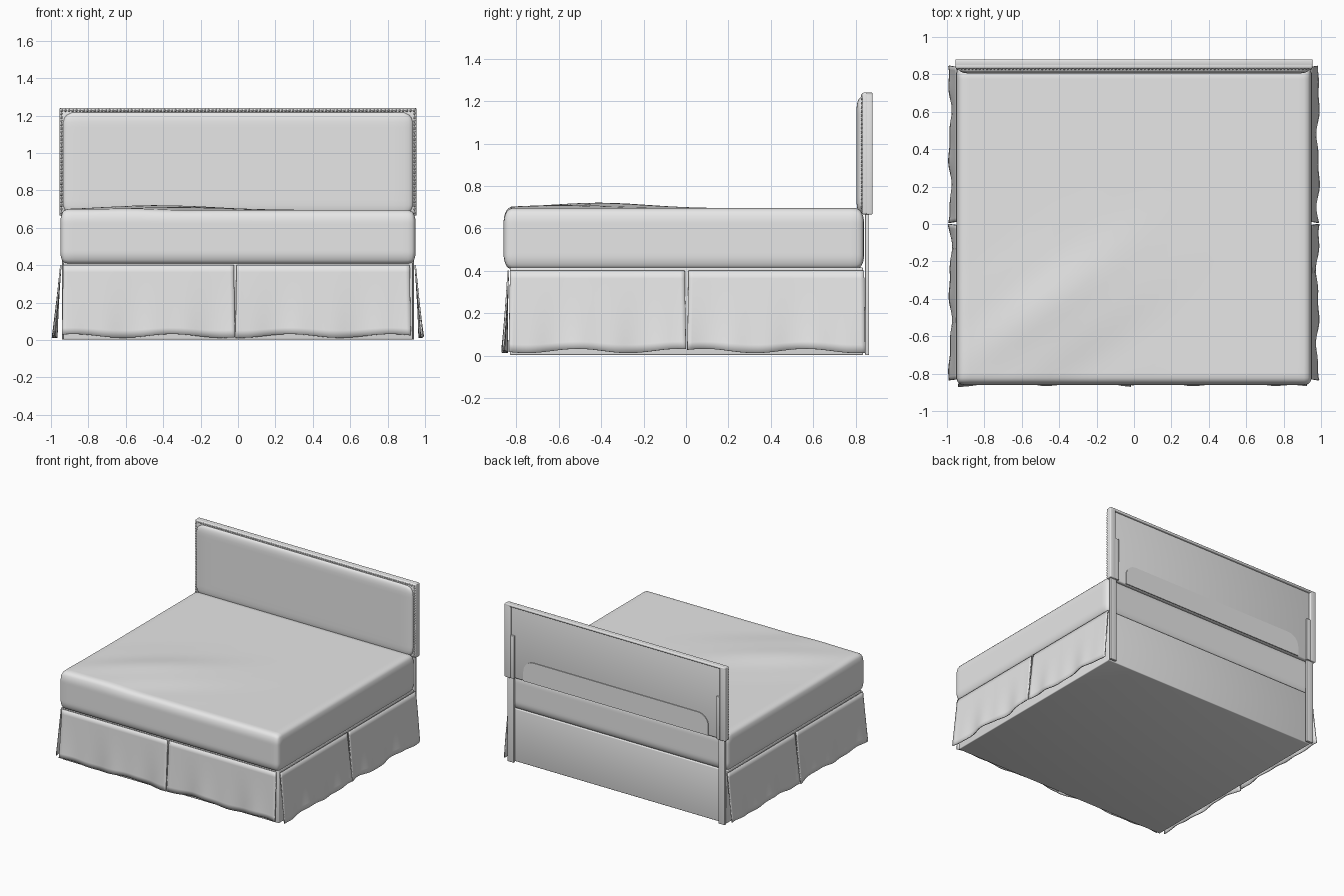
import bpy, bmesh, math
from mathutils import Vector

if "Cube" in bpy.data.objects:
    bpy.data.objects.remove(bpy.data.objects["Cube"])

fabric = bpy.data.materials.new("grey fabric")
fabric.diffuse_color = (0.8, 0.8, 0.8, 1)
fabric.use_nodes = True
fabric.node_tree.nodes["Principled BSDF"].inputs["Base Color"].default_value = fabric.diffuse_color


def finish(name, bm, angle=35):
    """Turn a bmesh into a shaded object."""
    bmesh.ops.recalc_face_normals(bm, faces=bm.faces)
    me = bpy.data.meshes.new(name)
    bm.to_mesh(me)
    bm.free()
    me.materials.append(fabric)
    ob = bpy.data.objects.new(name, me)
    bpy.context.collection.objects.link(ob)
    bpy.ops.object.select_all(action='DESELECT')
    ob.select_set(True)
    bpy.context.view_layer.objects.active = ob
    bpy.ops.object.shade_smooth_by_angle(angle=math.radians(angle))
    return ob


def box(name, lo, hi, bevel=0.0):
    lo, hi = Vector(lo), Vector(hi)
    bm = bmesh.new()
    bmesh.ops.create_cube(bm, size=1)
    for v in bm.verts:
        v.co = (lo + hi) / 2 + v.co * (hi - lo)
    if bevel:
        bmesh.ops.bevel(bm, geom=bm.edges[:], offset=bevel, segments=3,
                        profile=0.5, affect='EDGES')
    return finish(name, bm)


def cushion(name, lo, hi, r, cuts=23, deform=None):
    """Soft box: dense cube, points gathered at the rims, edges rounded."""
    lo, hi = Vector(lo), Vector(hi)
    mid, half = (lo + hi) / 2, (hi - lo) / 2
    bm = bmesh.new()
    bmesh.ops.create_cube(bm, size=2)
    bmesh.ops.subdivide_edges(bm, edges=bm.edges[:], cuts=cuts, use_grid_fill=True)
    for v in bm.verts:
        p = Vector([half[i] * math.sin(v.co[i] * math.pi / 2) for i in range(3)])
        core = Vector([max(-half[i] + r[i], min(half[i] - r[i], p[i])) for i in range(3)])
        d = Vector([(p[i] - core[i]) / r[i] for i in range(3)])
        if d.length > 0:
            d.normalize()
        v.co = mid + core + Vector([d[i] * r[i] for i in range(3)])
        if deform:
            deform(v.co)
    return finish(name, bm, 60)


# Mattress with soft diagonal creases on the top
def crease(p):
    if p.z > 0.6:
        along = (p.x + 0.40) * 0.8 + (p.y + 0.45) * 0.6
        across = -(p.x + 0.40) * 0.6 + (p.y + 0.45) * 0.8
        k = min(1, (p.z - 0.6) / 0.08)
        p.z += k * 0.024 * math.exp(-(along / 0.5) ** 2 - (across / 0.22) ** 2)
        p.z += k * 0.004 * math.sin(across * 22) * math.exp(-(along / 0.5) ** 2 - (across / 0.35) ** 2)


cushion("mattress", (-0.95, -0.86, 0.405), (0.95, 0.84, 0.695), (0.035, 0.04, 0.07), 31, crease)

# Box base
box("base", (-0.935, -0.83, 0.003), (0.935, 0.835, 0.415), 0.006)


# Fabric skirt panels, flaring and rippling towards the hem
def skirt(name, a, b, out, flare, phase):
    a, b, out = Vector(a), Vector(b), Vector(out)
    nu, nv = 40, 10
    bm = bmesh.new()
    rows = []
    for j in range(nv + 1):
        t = j / nv
        row = []
        for i in range(nu + 1):
            u = i / nu
            ripple = (math.sin(u * 13 + phase) + 0.6 * math.sin(u * 27 + 2 * phase)) * 0.007
            curl = 0.006 * abs(2 * u - 1) ** 12
            lift = 0.010 * (1 + math.sin(u * 11 + phase * 1.7)) * t ** 3
            p = a.lerp(b, u) + out * (flare * t + ripple * t * t + curl * t)
            p += (b - a).normalized() * (2 * u - 1) * 0.006 * t
            p.z = 0.402 - 0.39 * t + lift
            row.append(bm.verts.new(p))
        rows.append(row)
    for j in range(nv):
        for i in range(nu):
            bm.faces.new((rows[j][i], rows[j][i + 1], rows[j + 1][i + 1], rows[j + 1][i]))
    ob = finish(name, bm, 50)
    mod = ob.modifiers.new("cloth thickness", 'SOLIDIFY')
    mod.thickness = 0.008
    mod.offset = 0


skirt("front_skirt_left", (-0.935, -0.838, 0), (-0.022, -0.838, 0), (0, -1, 0), 0.016, 0.5)
skirt("front_skirt_right", (-0.008, -0.838, 0), (0.918, -0.838, 0), (0, -1, 0), 0.016, 2.6)
for side, s in (("left", -1), ("right", 1)):
    skirt("side_skirt_front_" + side, (s * 0.947, -0.83, 0), (s * 0.947, -0.006, 0),
          (s, 0, 0), 0.032, 1.1 + s)
    skirt("side_skirt_back_" + side, (s * 0.947, 0.012, 0), (s * 0.947, 0.84, 0),
          (s, 0, 0), 0.034, 3.0 + s)

# Headboard: panel, padded front, open-backed frame
box("headboard_panel", (-0.955, 0.83, 0.665), (0.955, 0.862, 1.24), 0.01)
cushion("headboard_padding", (-0.935, 0.804, 0.668), (0.935, 0.85, 1.218), (0.06, 0.022, 0.06), 19)
box("headboard_top_rail", (-0.955, 0.85, 1.222), (0.955, 0.88, 1.24), 0.006)
for side, s in (("left", -1), ("right", 1)):
    x0, x1 = sorted((s * 0.905, s * 0.955))
    box("headboard_stile_" + side, (x0, 0.85, 0.665), (x1, 0.88, 1.238), 0.006)
    # Flat legs with a bracket on the back of the frame
    x0, x1 = sorted((s * 0.885, s * 0.94))
    box("leg_" + side, (x0, 0.845, 0.003), (x1, 0.864, 0.70), 0.002)
    x0, x1 = sorted((s * 0.875, s * 0.915))
    box("leg_bracket_" + side, (x0, 0.855, 0.665), (x1, 0.876, 1.0), 0.003)

# Round-cornered pocket on the back of the headboard
bm = bmesh.new()
w, zb, zt, r = 0.80, 0.668, 0.83, 0.09
outline = [(-w, zb), (w, zb)]
for cx, start in ((w - r, 0), (-w + r, 90)):
    for k in range(9):
        a = math.radians(start + k * 90 / 8)
        outline.append((cx + r * math.cos(a), zt - r + r * math.sin(a)))
face = bm.faces.new([bm.verts.new((x, 0.858, z)) for x, z in outline])
ext = bmesh.ops.extrude_face_region(bm, geom=[face])
for v in [g for g in ext["geom"] if isinstance(g, bmesh.types.BMVert)]:
    v.co.y = 0.868
finish("headboard_back_pocket", bm)

# Nail trim along the top and sides of the headboard
spots = [(-0.942 + 1.884 * i / 96, 1.227) for i in range(97)]
spots += [(s * 0.944, 0.68 + 0.53 * i / 27) for s in (-1, 1) for i in range(28)]
bm = bmesh.new()
for x, z in spots:
    new = bmesh.ops.create_icosphere(bm, subdivisions=1, radius=0.008)["verts"]
    for v in new:
        v.co = Vector((x, 0.831, z)) + v.co
finish("nail_trim", bm)
